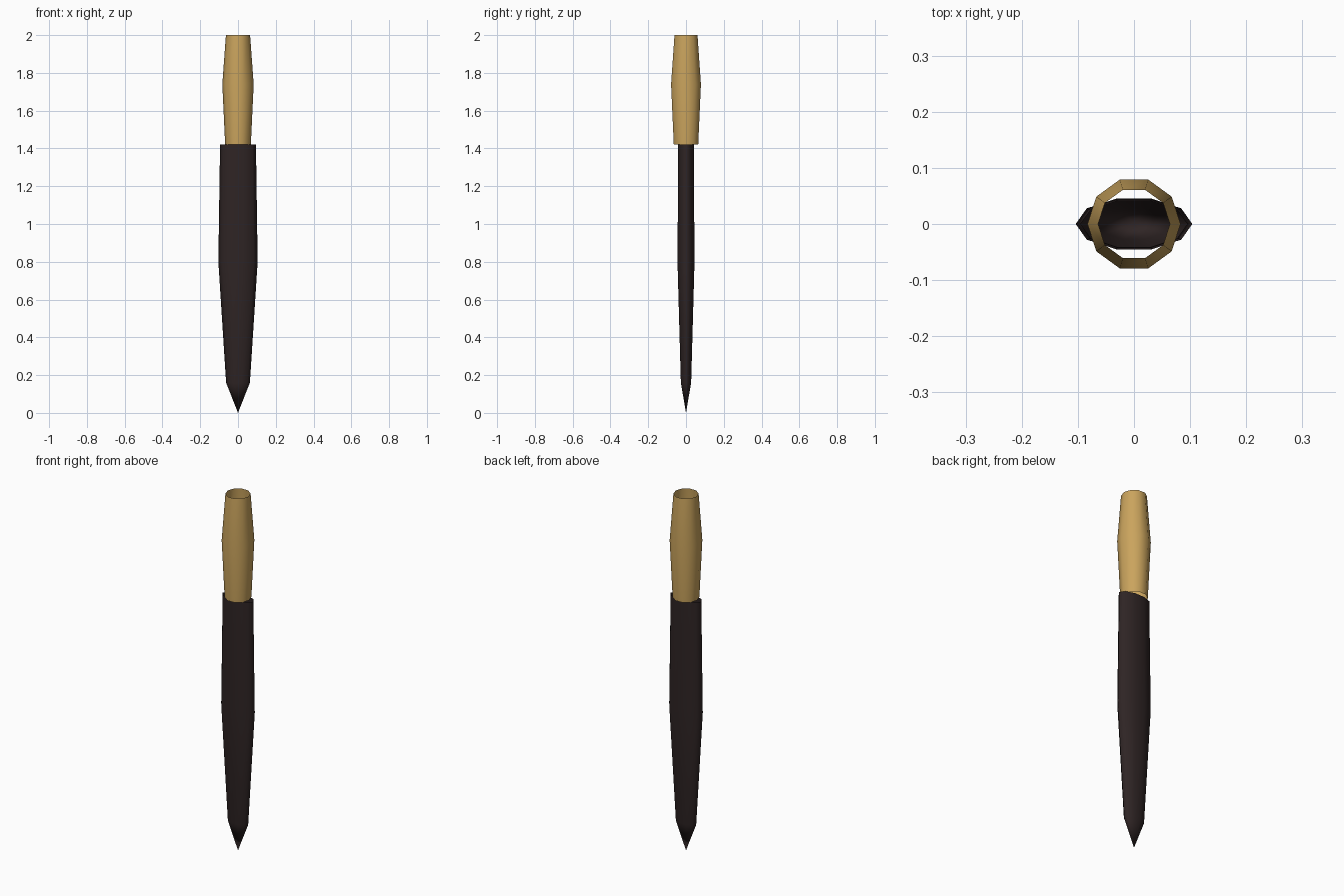
import bpy, bmesh
from math import cos, sin, tau

SIDES = 10

cube = bpy.data.objects.get("Cube")
if cube:
    bpy.data.objects.remove(cube, do_unlink=True)


def material(name, rgb):
    mat = bpy.data.materials.new(name)
    mat.use_nodes = True
    color = (*rgb, 1)
    mat.diffuse_color = color
    bsdf = mat.node_tree.nodes["Principled BSDF"]
    bsdf.inputs["Base Color"].default_value = color
    bsdf.inputs["Roughness"].default_value = 0.7
    return mat


def loft(name, profile, depth, mat, tip=None):
    """Open-ended tube through (height, radius) rings, optionally closed to a point."""
    bm = bmesh.new()
    rings = []
    for z, r in profile:
        angles = [tau * i / SIDES for i in range(SIDES)]
        rings.append([bm.verts.new((r * cos(a), r * depth * sin(a), z)) for a in angles])
    for low, high in zip(rings, rings[1:]):
        for i in range(SIDES):
            j = (i + 1) % SIDES
            bm.faces.new((low[i], low[j], high[j], high[i]))
    if tip is not None:
        point = bm.verts.new((0, 0, tip))
        for i in range(SIDES):
            bm.faces.new((point, rings[0][(i + 1) % SIDES], rings[0][i]))
    for face in bm.faces:
        face.smooth = True
    mesh = bpy.data.meshes.new(name)
    bm.to_mesh(mesh)
    bm.free()
    mesh.materials.append(mat)
    obj = bpy.data.objects.new(name, mesh)
    bpy.context.collection.objects.link(obj)
    return obj


tan = material("tan wood", (0.59, 0.37, 0.11))
dark = material("dark brown", (0.028, 0.018, 0.018))

# Hollow ten-sided grip, swelling at the middle
loft("handle", [(1.42, 0.068), (1.74, 0.083), (2.0, 0.064)], 1.0, tan)

# Flattened body tapering to a point, open at the top
loft("blade", [(0.16, 0.063), (0.8, 0.104), (1.42, 0.095)], 0.455, dark, tip=0.0)
